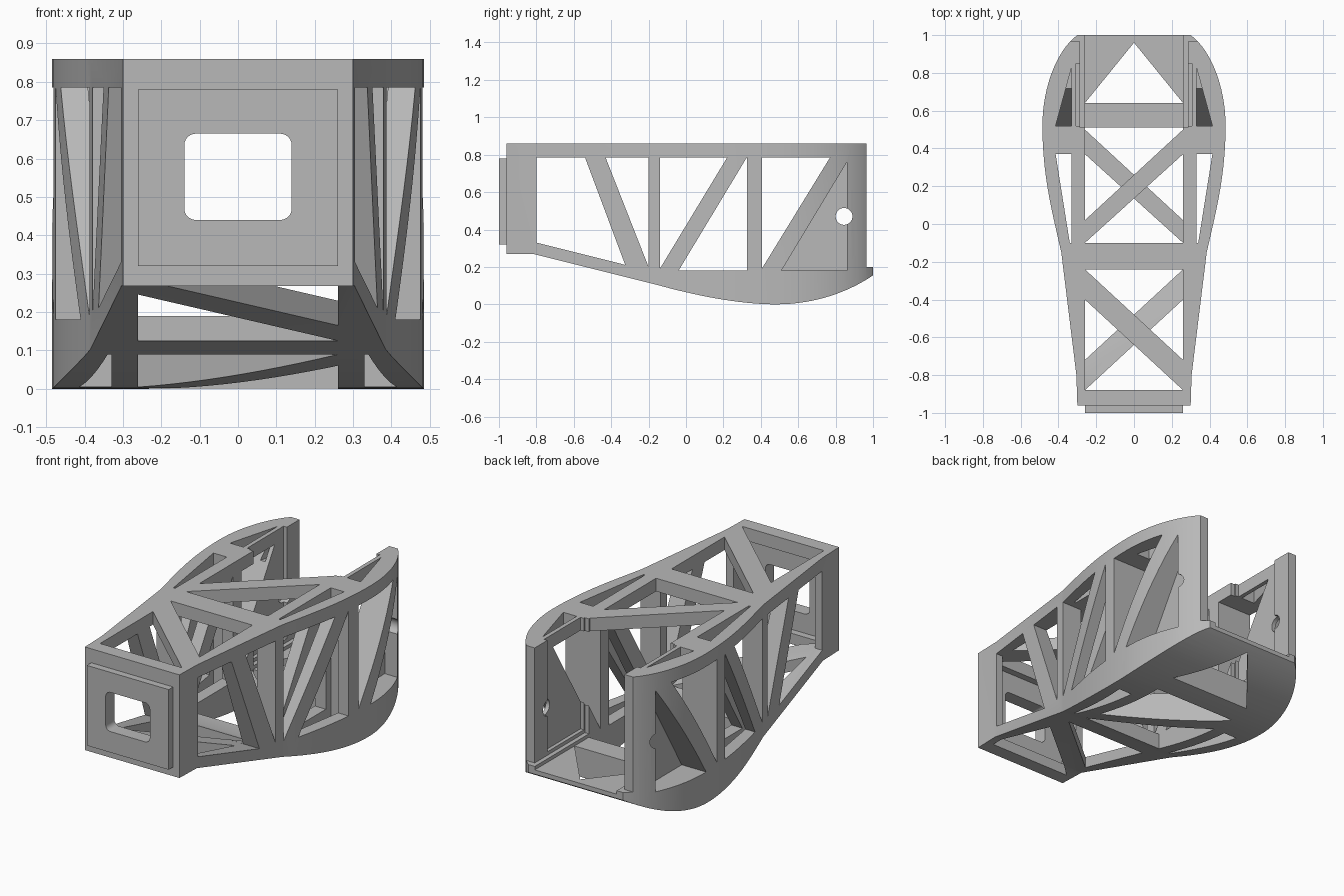
import bpy, bmesh, math
from mathutils import Vector, Matrix
from mathutils.geometry import interpolate_bezier

cube = bpy.data.objects.get("Cube")
if cube:
    bpy.data.objects.remove(cube, do_unlink=True)

grey = bpy.data.materials.new("plain grey")
grey.use_nodes = True
grey.diffuse_color = (0.48, 0.48, 0.48, 1)
grey.node_tree.nodes["Principled BSDF"].inputs["Base Color"].default_value = (0.48, 0.48, 0.48, 1)

AXES = {"x": lambda a, b, d: (d, a, b),
        "y": lambda a, b, d: (a, d, b),
        "z": lambda a, b, d: (a, b, d)}


def prism(name, axis, points, lo, hi):
    """Extrude a flat polygon along an axis from lo to hi."""
    bm = bmesh.new()
    face = bm.faces.new([bm.verts.new(AXES[axis](a, b, lo)) for a, b in points])
    moved = bmesh.ops.extrude_face_region(bm, geom=[face])["geom"]
    bmesh.ops.translate(bm, vec=AXES[axis](0, 0, hi - lo),
                        verts=[v for v in moved if isinstance(v, bmesh.types.BMVert)])
    bmesh.ops.recalc_face_normals(bm, faces=bm.faces)
    mesh = bpy.data.meshes.new(name)
    bm.to_mesh(mesh)
    bm.free()
    mesh.materials.append(grey)
    obj = bpy.data.objects.new(name, mesh)
    bpy.context.collection.objects.link(obj)
    return obj


def combine(target, tool, operation="DIFFERENCE"):
    """Apply one boolean and discard the helper."""
    tool.hide_render = True
    mod = target.modifiers.new("cut", "BOOLEAN")
    mod.operation = operation
    mod.solver = "EXACT"
    mod.object = tool
    bpy.context.view_layer.objects.active = target
    bpy.ops.object.modifier_apply(modifier=mod.name)
    bpy.data.objects.remove(tool, do_unlink=True)


def rect(a0, a1, b0, b1):
    return [(a0, b0), (a1, b0), (a1, b1), (a0, b1)]


def flip(points):
    return [(-a, b) for a, b in points]


def bezier(*handles, steps=16):
    a, b, c, d = [Vector((*h, 0)) for h in handles]
    return [(p.x, p.y) for p in interpolate_bezier(a, b, c, d, steps)]


def rounded_rect(hw, z0, z1, r):
    corners = [(hw - r, z1 - r), (r - hw, z1 - r), (r - hw, z0 + r), (hw - r, z0 + r)]
    return [(cx + r * math.cos(math.pi / 2 * (k + i / 6)),
             cz + r * math.sin(math.pi / 2 * (k + i / 6)))
            for k, (cx, cz) in enumerate(corners) for i in range(7)]


TOP, CEILING, FLOOR, INNER = 0.86, 0.785, 0.18, 0.26

# Shell: plan outline intersected with the side profile
half = [(0.3, -0.96), (0.305, -0.8)]
half += bezier((0.385, -0.15), (0.43, 0.05), (0.485, 0.25), (0.485, 0.52))
half += bezier((0.485, 0.52), (0.485, 0.72), (0.41, 0.92), (0.3, 1.0))[1:]
frame = prism("truss_frame", "z", half + flip(half)[::-1], -0.1, TOP)
keel = bezier((-0.14, 0.1), (0.08, 0.04), (0.3, 0), (0.48, 0))
keel += bezier((0.48, 0), (0.68, 0), (0.86, 0.06), (1.0, 0.155))[1:]
profile = [(-1.1, 0.268), (-0.81, 0.268)] + keel + [(1.1, 0.21), (1.1, 1), (-1.1, 1)]
combine(frame, prism("profile", "x", profile, -0.7, 0.7), "INTERSECT")

# Central cavity, open rear and clipped rear edge
cavity = [(-0.92, CEILING), (-0.92, 0.33), (-0.8, 0.33), (-0.2, FLOOR),
          (1.1, FLOOR), (1.1, CEILING)]
combine(frame, prism("cavity", "x", cavity, -INNER, INNER))
combine(frame, prism("rear_bay", "z", rect(-0.285, 0.285, 0.51, 1.1), 0.2, 1))
combine(frame, prism("rear_clip", "x", rect(0.965, 1.1, 0.2, 1), -0.7, 0.7))

# Side windows leaving posts and slanted struts
side_windows = [
    [(-0.8, CEILING), (-0.54, CEILING), (-0.325, 0.211), (-0.8, 0.33)],
    [(-0.43, CEILING), (-0.2, CEILING), (-0.2, 0.2)],
    [(-0.14, CEILING), (0.22, CEILING), (-0.14, 0.19)],
    [(0.325, CEILING), (0.325, FLOOR), (-0.04, FLOOR)],
    [(0.405, CEILING), (0.77, CEILING), (0.405, 0.19)],
]
for shape in side_windows:
    combine(frame, prism("side_window", "x", shape, -0.7, 0.7))
pocket = [(0.86, 0.76), (0.86, FLOOR), (0.51, FLOOR)]
for lo, hi in ((0.33, 0.7), (-0.7, -0.33)):
    combine(frame, prism("side_pocket", "x", pocket, lo, hi))

# Roof windows leaving diagonal braces, floor ones mirrored
front_pair = [[(-INNER, -0.4), (INNER, -0.88), (-INNER, -0.88)],
              [(-INNER, -0.24), (INNER, -0.24), (INNER, -0.72)]]
middle_pair = [[(-INNER, 0.02), (INNER, 0.5), (INNER, 0.51), (-INNER, 0.51)],
               [(-INNER, -0.1), (INNER, -0.1), (INNER, 0.37)]]
for shape in front_pair + middle_pair:
    combine(frame, prism("roof_window", "z", shape, 0.7, 1))
    combine(frame, prism("floor_window", "z", flip(shape), -0.1, 0.4))
combine(frame, prism("floor_rear_window", "z",
                     [(-INNER, 0.64), (INNER, 0.64), (0, 0.96)], -0.1, 0.4))

# Lightening slots inside the thick side walls, and rear grooves
slot = [(0.33, 0.37), (0.415, 0.37), (0.34, -0.1), (0.33, -0.1)]
rear_slot = [(0.33, 0.83), (0.33, 0.52), (0.415, 0.52)]
groove = rect(0.27, 0.306, 0.52, 0.85)
for side in (list, flip):
    combine(frame, prism("wall_slot", "z", side(slot), -0.1, 1))
    combine(frame, prism("rear_slot", "z", side(rear_slot), 0.7, 1))
    combine(frame, prism("rear_groove", "z", side(groove), 0.22, 1))

# Round pivot holes near the rear
circle = [(0.845 + 0.045 * math.cos(i * math.tau / 32), 0.47 + 0.045 * math.sin(i * math.tau / 32))
          for i in range(32)]
combine(frame, prism("pivot_hole", "x", circle, -0.7, 0.7))

# Raised front plate with a rounded opening through the front wall
front_plate = prism("front_plate", "y", rect(-INNER, INNER, 0.32, 0.78), -1, -0.96)
opening = rounded_rect(0.14, 0.44, 0.665, 0.03)
for part in (frame, front_plate):
    combine(part, prism("opening", "y", opening, -1.1, -0.85))

for part in (frame, front_plate):
    bpy.ops.object.select_all(action="DESELECT")
    part.select_set(True)
    bpy.context.view_layer.objects.active = part
    bpy.ops.object.shade_smooth_by_angle(angle=math.radians(25))
